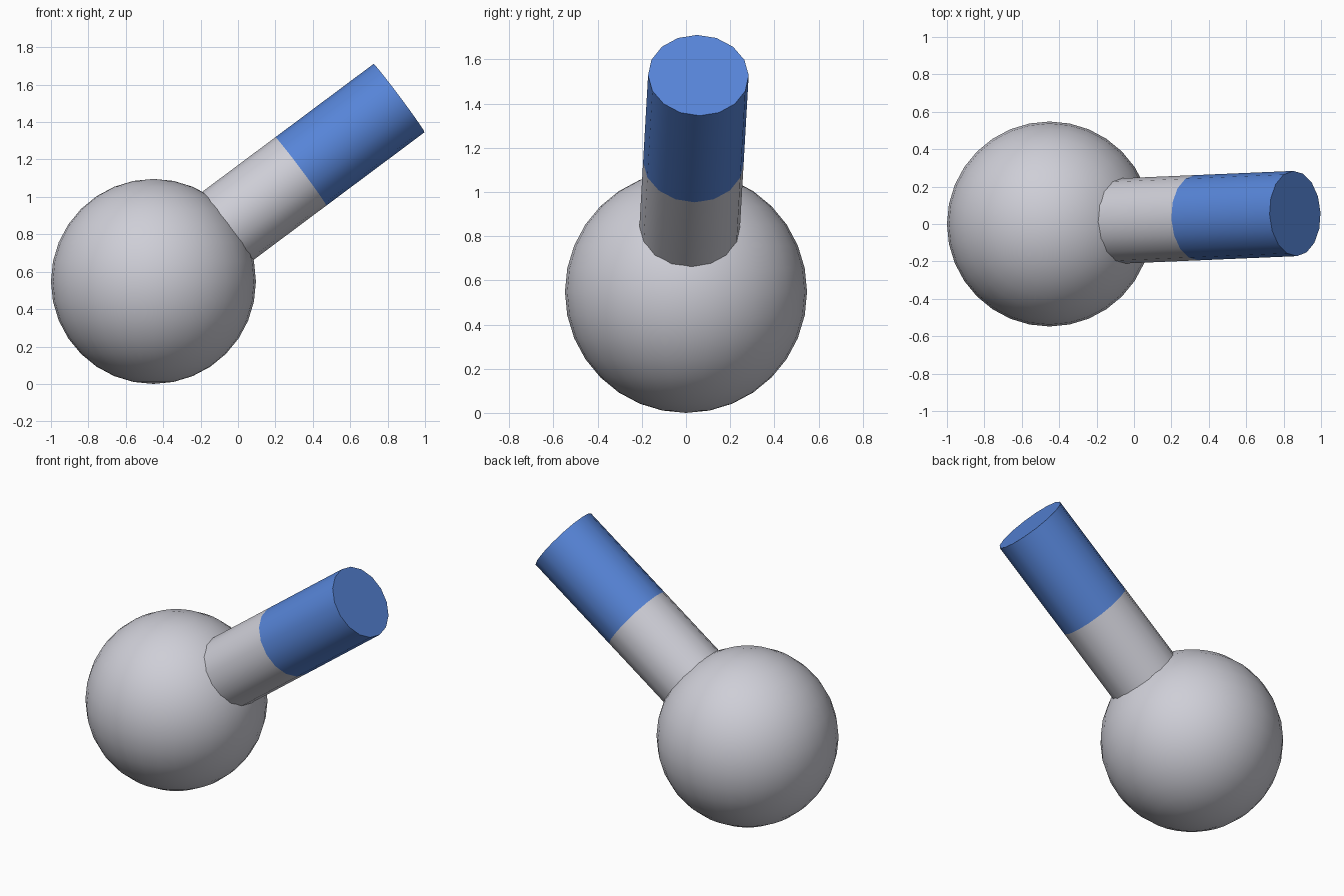
import bpy
from mathutils import Vector

if "Cube" in bpy.data.objects:
    bpy.data.objects.remove(bpy.data.objects["Cube"])


def material(name, rgb):
    m = bpy.data.materials.new(name)
    m.diffuse_color = (*rgb, 1)
    m.use_nodes = True
    m.node_tree.nodes["Principled BSDF"].inputs["Base Color"].default_value = m.diffuse_color
    return m


grey = material("light_grey", (0.62, 0.62, 0.68))
blue = material("blue", (0.095, 0.235, 0.69))

RADIUS = 0.548
CENTRE = Vector((-0.452, 0, RADIUS))
TIP = Vector((0.861, 0.056, 1.528))
axis = TIP - CENTRE


def finish(name, mat):
    ob = bpy.context.object
    ob.name = name
    ob.data.materials.append(mat)
    bpy.ops.object.shade_smooth_by_angle()
    return ob


def tube(name, start, end, mat):
    """Capped cylinder between two fractions of the handle axis."""
    bpy.ops.mesh.primitive_cylinder_add(
        vertices=16, radius=0.228, depth=axis.length * (end - start),
        location=CENTRE + axis * (start + end) / 2,
        rotation=axis.to_track_quat('Z', 'Y').to_euler())
    return finish(name, mat)


# Round body
bpy.ops.mesh.primitive_uv_sphere_add(segments=32, ring_count=16,
                                     radius=RADIUS, location=CENTRE)
finish("ball", grey)

# Tilted handle: plain neck, then coloured end
tube("neck", 0.15, 0.6, grey)
tube("blue_end", 0.6, 1.0, blue)
